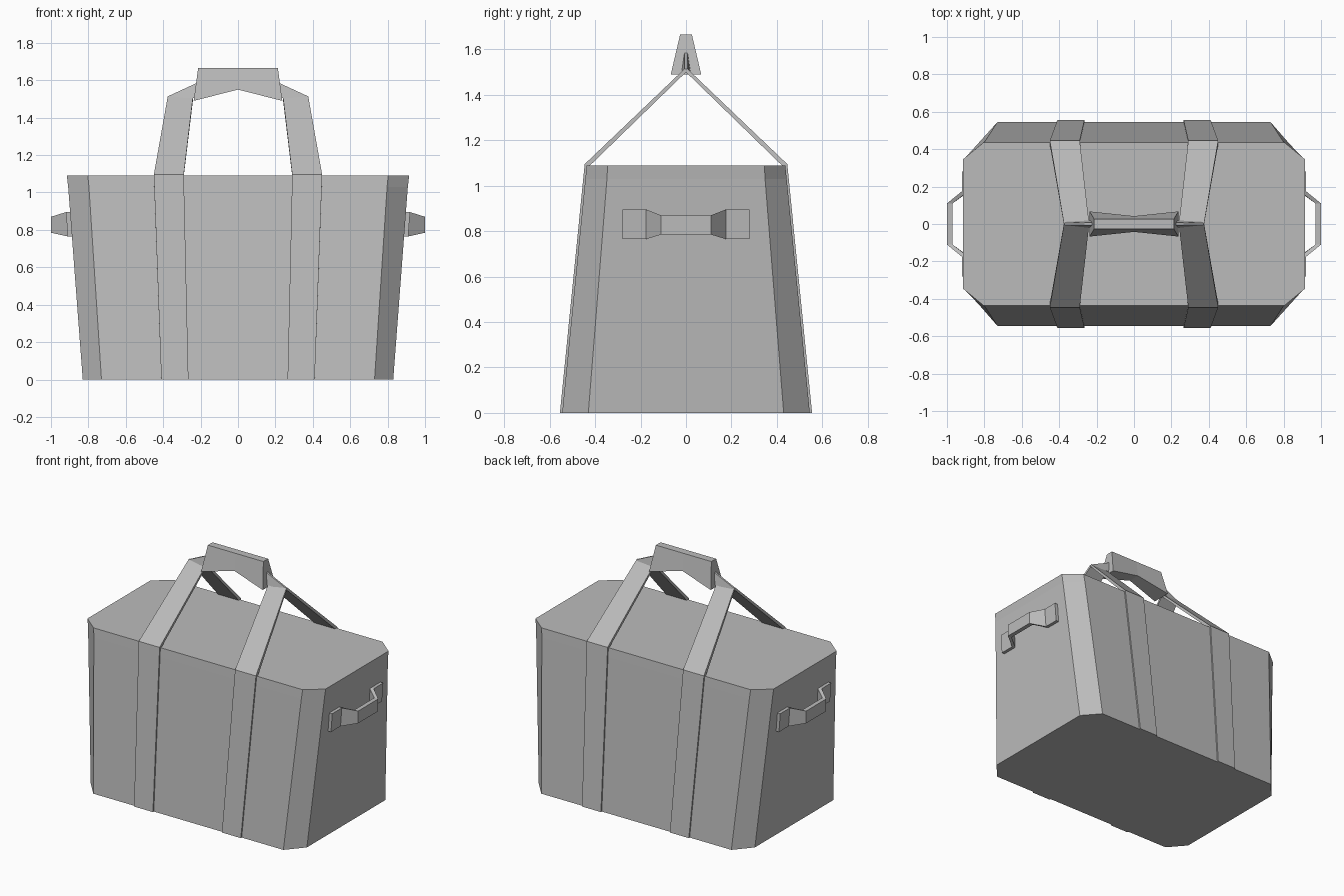
import bpy, bmesh

cube = bpy.data.objects.get("Cube")
if cube:
    bpy.data.objects.remove(cube, do_unlink=True)

grey = bpy.data.materials.new("canvas_grey")
grey.use_nodes = True
colour = (0.5, 0.5, 0.5, 1)
grey.diffuse_color = colour
grey.node_tree.nodes["Principled BSDF"].inputs["Base Color"].default_value = colour


def loft(name, rings):
    """Join matching rings of points into a closed flat-shaded solid."""
    bm = bmesh.new()
    loops = [[bm.verts.new(p) for p in ring] for ring in rings]
    n = len(loops[0])
    for a, b in zip(loops, loops[1:]):
        for i in range(n):
            j = (i + 1) % n
            bm.faces.new((a[i], a[j], b[j], b[i]))
    bm.faces.new(loops[0])
    bm.faces.new(loops[-1])
    bmesh.ops.recalc_face_normals(bm, faces=bm.faces)
    mesh = bpy.data.meshes.new(name)
    bm.to_mesh(mesh)
    bm.free()
    mesh.materials.append(grey)
    ob = bpy.data.objects.new(name, mesh)
    bpy.context.collection.objects.link(ob)
    return ob


def octagon(hx, hy, fx, fy, z):
    """Chamfered rectangle: half sizes, and half lengths of its straight sides."""
    quarter = [(hx, fy), (fx, hy)]
    pts = quarter + [(-x, y) for x, y in reversed(quarter)]
    pts += [(-x, -y) for x, y in pts]
    return [(x, y, z) for x, y in pts]


# Bag body, flaring along its length and narrowing in depth
loft("bag_body", [
    octagon(0.83, 0.545, 0.73, 0.43, 0),
    octagon(0.908, 0.443, 0.797, 0.348, 1.03),
    octagon(0.915, 0.437, 0.803, 0.345, 1.09),
])

# Carrying straps: x range, then outer and inner (y, z)
strap_path = [
    (0.265, 0.41, 0.555, 0, 0.53, 0),
    (0.29, 0.45, 0.446, 1.095, 0.425, 1.087),
    (0.24, 0.375, 0.004, 1.517, 0.0, 1.5),
]
for side, sx in (("left", 1), ("right", -1)):
    for face, sy in (("front", -1), ("back", 1)):
        loft(f"{face}_{side}_strap", [
            [(sx * a, sy * yo, zo), (sx * b, sy * yo, zo),
             (sx * b, sy * yi, zi), (sx * a, sy * yi, zi)]
            for a, b, yo, zo, yi, zi in strap_path])

    # Folded strap end rising into the grip
    loft(f"{side}_strap_fold", [
        [(sx * 0.375, y, z) for y, z in
         ((-0.012, 1.505), (0.012, 1.505), (0.006, 1.514), (-0.006, 1.514))],
        [(sx * 0.215, y, z) for y, z in
         ((-0.02, 1.505), (0.02, 1.505), (0.007, 1.588), (-0.007, 1.588))],
    ])

    # End handle: y, inner x, outer x, low z, high z
    half = [(0.28, 0.885, 0.92, 0.765, 0.895),
            (0.175, 0.885, 0.92, 0.765, 0.895),
            (0.11, 0.97, 1.0, 0.785, 0.87)]
    path = half + [(-y, *rest) for y, *rest in reversed(half)]
    rings = []
    for y, xi, xo, lo, hi in path:
        tilt = 0.005 if xo < 1 else 0
        rings.append([(sx * (xi - tilt), y, lo), (sx * (xo - tilt - tilt), y, lo),
                      (sx * xo, y, hi), (sx * xi, y, hi)])
    loft(f"{side}_end_handle", rings)

# Wrapped grip, arched underneath: bottom x, top x, half width, bottom z
loft("grip", [
    [(xb, -w, zb), (xb, w, zb), (xt, 0.026, 1.665), (xt, -0.026, 1.665)]
    for xb, xt, w, zb in ((-0.237, -0.213, 0.067, 1.49),
                          (0, 0, 0.042, 1.55),
                          (0.237, 0.213, 0.067, 1.49))])
